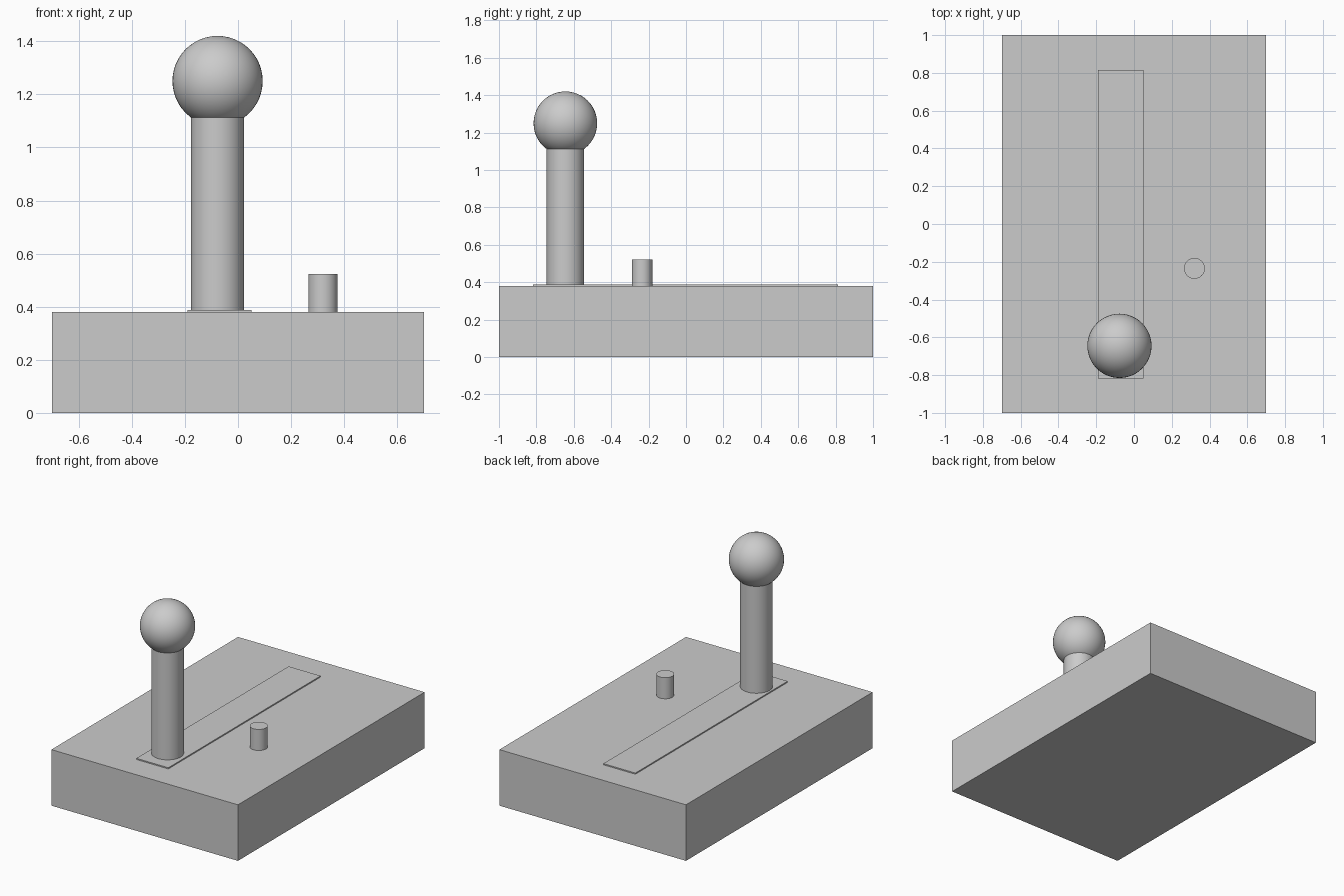
import bpy
import math

if "Cube" in bpy.data.objects:
    bpy.data.objects.remove(bpy.data.objects["Cube"])


def box(name, x, y, z):
    # each argument is a (low, high) range
    bpy.ops.mesh.primitive_cube_add(size=1, location=[sum(r) / 2 for r in (x, y, z)])
    ob = bpy.context.object
    ob.name = name
    ob.scale = [r[1] - r[0] for r in (x, y, z)]
    bpy.ops.object.transform_apply(location=False, rotation=False, scale=True)
    return ob


def rod(name, x, y, z, radius, sides=48):
    bpy.ops.mesh.primitive_cylinder_add(vertices=sides, radius=radius, depth=z[1] - z[0],
                                        location=(x, y, sum(z) / 2))
    bpy.context.object.name = name
    bpy.ops.object.shade_smooth_by_angle(angle=math.radians(35))


# Housing and the thin slot plate on top of it
box("base", (-0.7, 0.7), (-1, 1), (0, 0.38))
box("slot_plate", (-0.19, 0.05), (-0.818, 0.814), (0.375, 0.388))

# Lever with ball knob
LEVER_X, LEVER_Y = -0.077, -0.645
rod("lever_shaft", LEVER_X, LEVER_Y, (0.38, 1.2), 0.1)
bpy.ops.mesh.primitive_uv_sphere_add(segments=48, ring_count=24, radius=0.17,
                                     location=(LEVER_X, LEVER_Y, 1.25))
bpy.context.object.name = "lever_knob"
bpy.ops.object.shade_smooth()

# Small push button
rod("button", 0.32, -0.235, (0.375, 0.523), 0.055)
